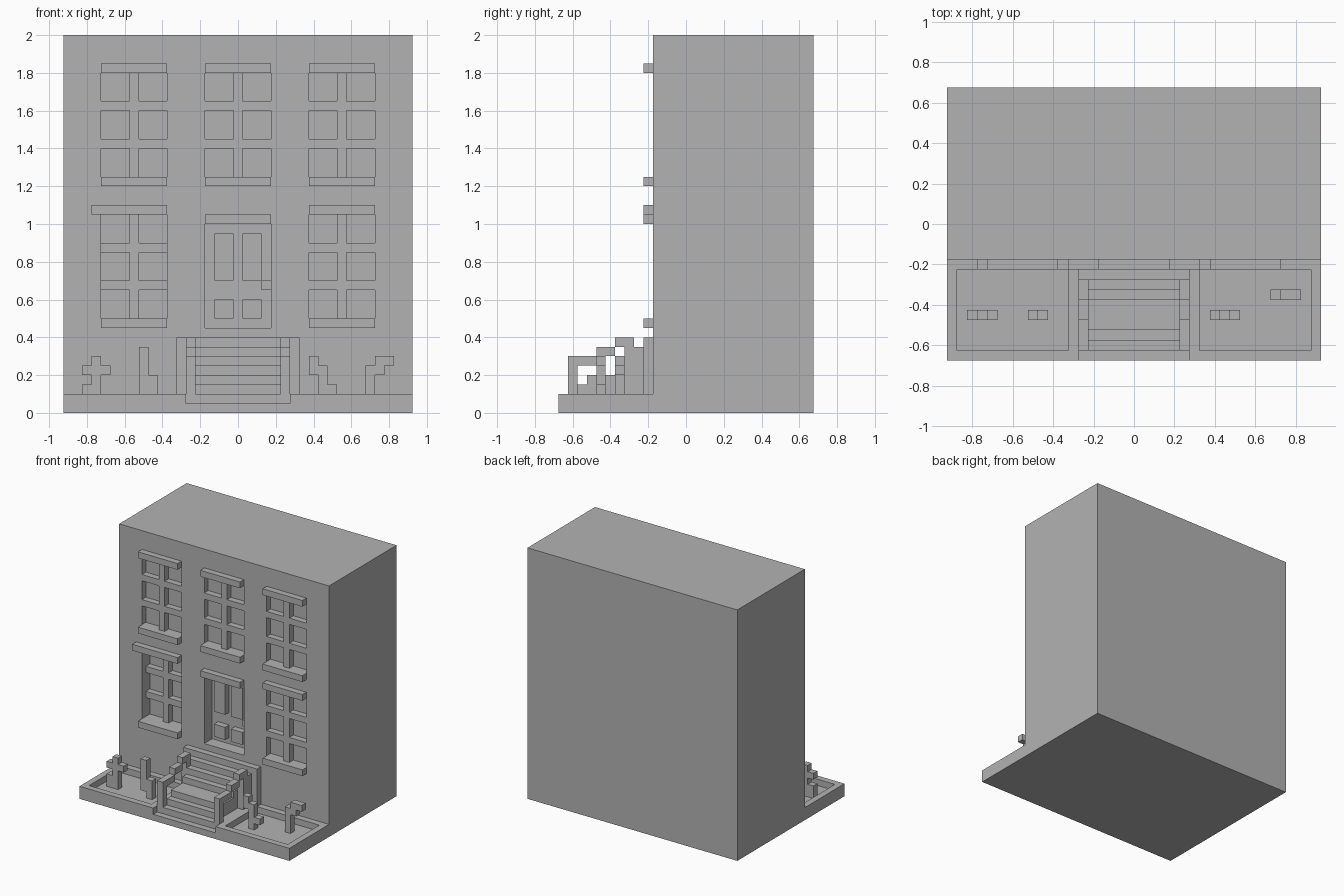
import bpy
import bmesh

old = bpy.data.objects.get("Cube")
if old:
    bpy.data.objects.remove(old, do_unlink=True)

stone = bpy.data.materials.new("grey_stone")
stone.use_nodes = True
GREY = (0.45, 0.45, 0.45, 1)
stone.diffuse_color = GREY
stone.node_tree.nodes["Principled BSDF"].inputs["Base Color"].default_value = GREY

U = 0.05          # block size
WALL = -0.175     # front plane of the wall
FRONT = -0.675    # front plane of the base


def blocks(name, boxes):
    """One object from boxes given as (x0, x1, y0, y1, z0, z1)."""
    bm = bmesh.new()
    for x0, x1, y0, y1, z0, z1 in boxes:
        verts = bmesh.ops.create_cube(bm, size=1)["verts"]
        for v in verts:
            v.co.x = x1 if v.co.x > 0 else x0
            v.co.y = y1 if v.co.y > 0 else y0
            v.co.z = z1 if v.co.z > 0 else z0
    mesh = bpy.data.meshes.new(name)
    bm.to_mesh(mesh)
    bm.free()
    mesh.materials.append(stone)
    ob = bpy.data.objects.new(name, mesh)
    bpy.context.collection.objects.link(ob)
    return ob


def carve(target, boxes):
    """Cut boxes out of the target."""
    cutter = blocks("cutter", boxes)
    cutter.hide_render = True
    mod = target.modifiers.new("openings", "BOOLEAN")
    mod.operation = "DIFFERENCE"
    mod.solver = "EXACT"
    mod.object = cutter
    bpy.context.view_layer.objects.active = target
    bpy.ops.object.modifier_apply(modifier=mod.name)
    bpy.data.objects.remove(cutter, do_unlink=True)


# Windows: centre x, bottom z; the lower left one is set deeper
windows = [(-0.55, 1.25), (0, 1.25), (0.55, 1.25), (0.55, 0.5)]
deep_x, deep_z = -0.55, 0.5
W, H = 0.175, 0.55

cuts = []
for cx, z in windows:
    for px in (cx - W, cx + U / 2):
        for row in range(3):
            pz = z + row * 4 * U
            cuts.append((px, px + 3 * U, WALL - U, WALL + U, pz, pz + 3 * U))
cuts.append((deep_x - W, deep_x + W, WALL - U, WALL + 2 * U, deep_z, deep_z + H))
cuts.append((-W, W, WALL - U, WALL + 2 * U, 0.45, 1.0))

wall = blocks("building_wall", [(-0.925, 0.925, WALL, 0.675, 0, 2)])
carve(wall, cuts)

# Bars of the deep window
bars = [(deep_x - U / 2, deep_x + U / 2, WALL + U, WALL + 2 * U, deep_z, deep_z + H)]
for z in (deep_z + 3 * U, deep_z + 7 * U):
    for x0 in (deep_x - W, deep_x + U / 2):
        bars.append((x0, x0 + 3 * U, WALL + U, WALL + 2 * U, z, z + U))
blocks("window_bars", bars)

# Lintels and sills
lintels, sills = [(-W, W, WALL - U, WALL, 1.0, 1.05)], []
for cx, z in windows + [(deep_x, deep_z)]:
    left = cx - W - (U if (cx, z) == (deep_x, deep_z) else 0)
    lintels.append((left, cx + W, WALL - U, WALL, z + H, z + H + U))
    sills.append((cx - W, cx + W, WALL - U, WALL, z - U, z))
blocks("lintels", lintels)
blocks("sills", sills)

# Door panels and handle
panels = []
for x in (-0.125, 0.025):
    for z0, z1 in ((0.5, 0.6), (0.7, 0.95)):
        panels.append((x, x + 2 * U, WALL + U, WALL + 2 * U, z0, z1))
blocks("door_panels", panels)
blocks("door_handle", [(0.125, 0.175, WALL + U, WALL + 2 * U, 0.65, 0.7)])

# Base with two planting beds and a low first step
base = blocks("base", [(-0.925, 0.925, FRONT, WALL, 0, 0.1)])
carve(base, [
    (-0.875, -0.325, -0.625, -0.225, 0.05, 0.2),
    (0.325, 0.875, -0.625, -0.225, 0.05, 0.2),
    (-0.275, 0.275, FRONT - U, -0.625, 0.05, 0.2),
])

# Stairs
steps = [(-0.575, -0.525, 0.15), (-0.525, -0.375, 0.2),
         (-0.375, -0.325, 0.25), (-0.325, -0.275, 0.3)]
stairs = [(-0.225, 0.225, y0, y1, 0.1, top) for y0, y1, top in steps]
stairs.append((-0.275, 0.275, -0.275, -0.225, 0.1, 0.35))
stairs.append((-0.325, 0.325, -0.225, WALL, 0.1, 0.4))
blocks("stairs", stairs)

# Stepped handrails
rail = [(-0.625, -0.575, 0.1, 0.25), (-0.625, -0.475, 0.25, 0.3),
        (-0.475, -0.375, 0.3, 0.35), (-0.375, -0.275, 0.35, 0.4),
        (-0.325, -0.275, 0.1, 0.35)]
for name, x in (("right_handrail", -0.275), ("left_handrail", 0.225)):
    blocks(name, [(x, x + U, *part) for part in rail])


# Plants: runs of blocks (x0, x1, z0, z1) counted from a corner on the bed floor
def plant(name, x, y, runs):
    blocks(name, [(x + a * U, x + b * U, y, y + U, U + c * U, U + d * U)
                  for a, b, c, d in runs])


plant("cross_plant", -0.825, -0.475, [(0, 2, 0, 2), (1, 2, 2, 3), (0, 3, 3, 4), (1, 2, 4, 5)])
plant("tall_plant", -0.525, -0.475, [(1, 2, 0, 3), (0, 1, 1, 6)])
plant("leaning_plant", 0.375, -0.475, [(1, 2, 0, 4), (2, 3, 1, 2), (0, 1, 3, 5)])
plant("branching_plant", 0.675, -0.375, [(0, 1, 0, 3), (0, 2, 3, 4), (1, 3, 4, 5)])
